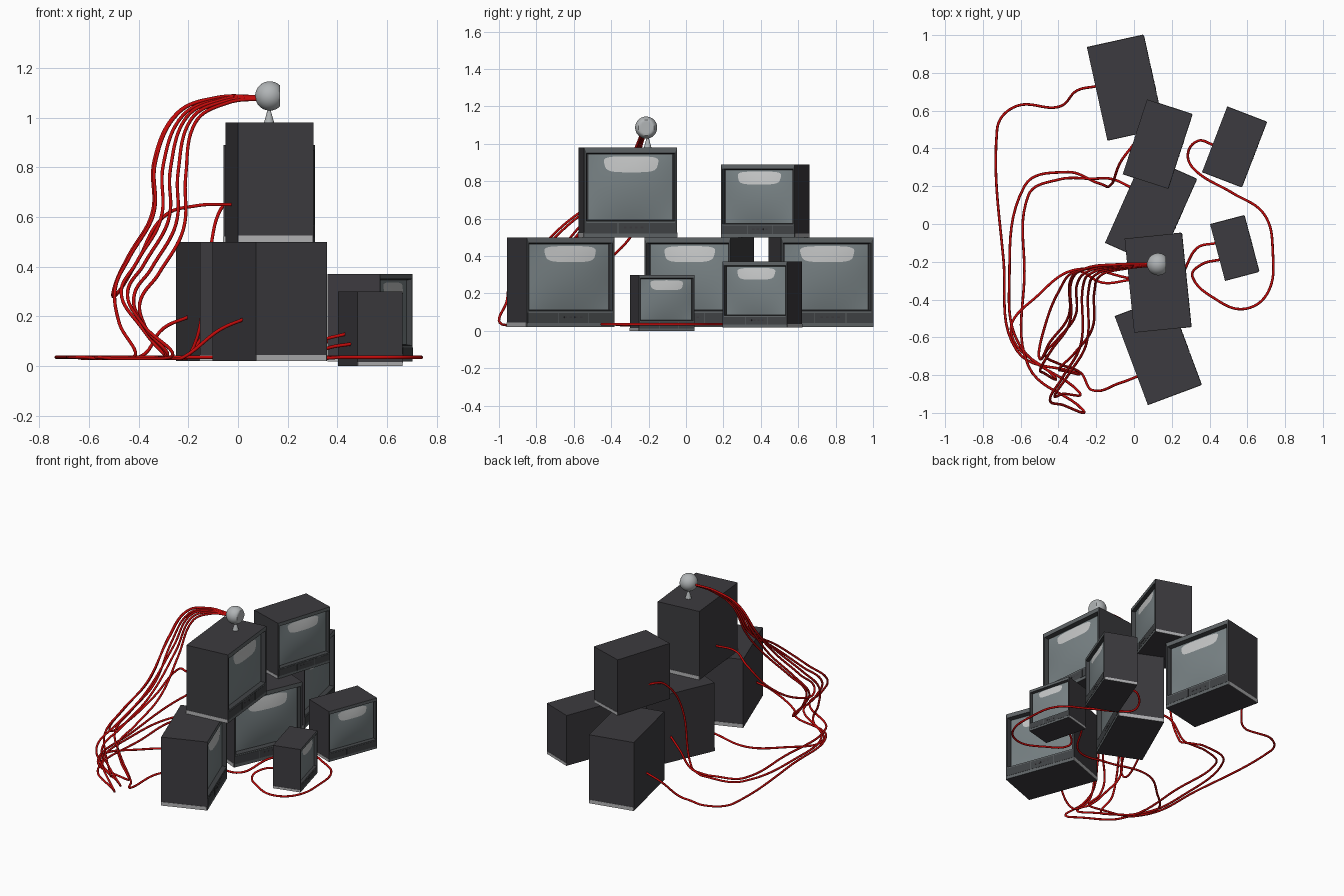
import bpy, bmesh, math
from mathutils import Vector, Matrix
from mathutils.geometry import interpolate_bezier

if "Cube" in bpy.data.objects:
    bpy.data.objects.remove(bpy.data.objects["Cube"])


def mat(name, r, g, b):
    m = bpy.data.materials.new(name)
    m.diffuse_color = (r, g, b, 1)
    m.use_nodes = True
    m.node_tree.nodes["Principled BSDF"].inputs["Base Color"].default_value = m.diffuse_color
    return m


CASE = mat("dark_case", 0.046, 0.044, 0.050)
TRIM = mat("grey_trim", 0.115, 0.128, 0.134)
PANEL = mat("dark_panel", 0.052, 0.056, 0.060)
SCREEN = mat("screen_glass", 0.19, 0.225, 0.235)
GLARE = mat("screen_glare", 0.55, 0.56, 0.56)
STRIP = mat("light_strip", 0.45, 0.45, 0.46)
METAL = mat("pale_metal", 0.44, 0.46, 0.47)
RED = mat("red_cable", 0.55, 0.003, 0.003)


def finish(bm, name, mats, parent=None):
    me = bpy.data.meshes.new(name)
    bm.to_mesh(me)
    bm.free()
    for m in mats:
        me.materials.append(m)
    ob = bpy.data.objects.new(name, me)
    bpy.context.collection.objects.link(ob)
    if parent:
        ob.parent = parent
    return ob


def activate(ob):
    bpy.ops.object.select_all(action="DESELECT")
    ob.select_set(True)
    bpy.context.view_layer.objects.active = ob


def add_box(bm, lo, hi, index=0):
    lo, hi = Vector(lo), Vector(hi)
    mtx = Matrix.Translation((lo + hi) / 2) @ Matrix.Diagonal((*(hi - lo), 1))
    geo = bmesh.ops.create_cube(bm, size=1, matrix=mtx)
    for f in {f for v in geo["verts"] for f in v.link_faces}:
        f.material_index = index


def television(tag, cx, cy, z0, w, h, angle):
    d = 0.609 * w
    # cabinet with recessed front (local +x is the screen side)
    bm = bmesh.new()
    add_box(bm, (-d / 2, -w / 2, 0), (d / 2, w / 2, h))
    bm.normal_update()
    front = max(bm.faces, key=lambda f: f.calc_center_median().x)
    for f in bmesh.ops.inset_region(bm, faces=[front], thickness=0.035 * w)["faces"]:
        f.material_index = 2 if abs(f.calc_center_median().y) > 0.2 * w else 1
    sy, zl, zh = w * 0.465, h * 0.18, h * 0.94
    for v in front.verts:
        v.co.z = zl if v.co.z < h / 2 else zh
    for f in bmesh.ops.inset_region(bm, faces=[front], thickness=0.018 * w, depth=-0.06 * w)["faces"]:
        f.material_index = 2
    front.material_index = 2
    cab = finish(bm, tag + "_cabinet", [CASE, TRIM, PANEL])
    cab.location = (cx, cy, z0)
    cab.rotation_euler.z = math.radians(angle)

    # bulged glass; the glare patch is a rounded plate lying on the same bulge
    gy, gz, zc = sy - 0.017 * w, (zh - zl) / 2 - 0.017 * w, (zl + zh) / 2

    def bulge(u, t, lift=0.0):
        return (d / 2 - 0.055 * w + 0.045 * w * (1 - u * u) * (1 - t * t) + lift, u * gy, zc + t * gz)

    bm = bmesh.new()
    bmesh.ops.create_grid(bm, x_segments=24, y_segments=20, size=1)
    for v in bm.verts:
        v.co = bulge(v.co.x, v.co.y)
    patch = bmesh.ops.create_circle(bm, cap_ends=False, segments=40, radius=1)["verts"]
    outline = [v.co.copy() for v in patch]
    bmesh.ops.delete(bm, geom=patch, context="VERTS")
    rings = []
    for k in range(1, 7):
        ring = []
        for c in outline:
            u = math.copysign(abs(c.x) ** 0.5, c.x) * k / 6
            t = math.copysign(abs(c.y) ** 0.5, c.y) * k / 6
            ring.append(bm.verts.new(bulge(0.02 + 0.69 * u * (0.93 + 0.07 * t), 0.70 + 0.245 * t, 0.0016)))
        rings.append(ring)
    new = [bm.faces.new(rings[0])]
    for a, b in zip(rings, rings[1:]):
        new += [bm.faces.new((a[i - 1], b[i - 1], b[i], a[i])) for i in range(40)]
    for f in new:
        f.material_index = 1
    bm.normal_update()
    for f in bm.faces:
        f.smooth = True
        if f.normal.x < 0:
            f.normal_flip()
    finish(bm, tag + "_screen", [SCREEN, GLARE], cab)

    # control panel plates and buttons
    bm = bmesh.new()
    x0, x1 = d / 2, d / 2 + 0.0015
    for a, b in ((-0.49, -0.14), (-0.133, 0.20), (0.207, 0.49)):
        add_box(bm, (x0, a * w, h * 0.045), (x1, b * w, h * 0.16))
    for k in range(4):
        y = w * (-0.06 + 0.06 * k)
        add_box(bm, (x1, y - 0.015 * w, h * 0.10), (x1 + 0.001, y + 0.015 * w, h * 0.12), 1)
    finish(bm, tag + "_controls", [PANEL, CASE], cab)

    # pale strips along the foot of both sides
    bm = bmesh.new()
    for s in (-1, 1):
        a, b = sorted((s * w / 2, s * (w / 2 + 0.002)))
        add_box(bm, (-d / 2, a, 0), (d / 2 - 0.004, b, h * 0.052))
    finish(bm, tag + "_side_strips", [STRIP], cab)

    # socket finder: a point on (or behind) the back, shifted sideways
    rot = Matrix.Rotation(math.radians(angle), 3, "Z")
    return lambda side, up, out=-0.01: Vector((cx, cy, z0)) + rot @ Vector((-d / 2 - out, side, up))


rear = television("rear_tv", -0.045, 0.722, 0.02, 0.505, 0.48, 12.4)
upper_rear = television("upper_rear_tv", 0.125, 0.423, 0.50, 0.415, 0.39, -18)
middle = television("middle_tv", 0.09, 0.07, 0.02, 0.505, 0.48, -24)
upper_front = television("upper_front_tv", 0.127, -0.311, 0.50, 0.50, 0.48, 5.8)
lower_front = television("lower_front_tv", 0.128, -0.67, 0.02, 0.50, 0.48, 20.5)
side = television("side_tv", 0.532, 0.408, 0.018, 0.37, 0.353, -21)
small = television("small_tv", 0.533, -0.127, 0, 0.308, 0.30, 14.8)

# ball with a flat face on a slim flared stand
bm = bmesh.new()
bmesh.ops.create_uvsphere(bm, u_segments=32, v_segments=20, radius=0.059)
for v in bm.verts:
    v.co.x = min(v.co.x, 0.042)
ball = finish(bm, "ball_head", [METAL])
ball.location = (0.128, -0.213, 1.087)
bm = bmesh.new()
bmesh.ops.create_cone(bm, cap_ends=True, segments=20, radius1=0.021, radius2=0.004, depth=0.06)
stand = finish(bm, "ball_stand", [METAL])
stand.location = (0.125, -0.205, 1.008)
for ob in (ball, stand):
    activate(ob)
    bpy.ops.object.shade_smooth_by_angle()


def cable(name, pts):
    # smooth path through the points that never sinks into the floor
    pts = [Vector(p) for p in pts]
    tan = [(pts[min(i + 1, len(pts) - 1)] - pts[max(i - 1, 0)]).normalized() for i in range(len(pts))]
    path = [pts[0]]
    for a, b, ta, tb in zip(pts, pts[1:], tan, tan[1:]):
        n = (b - a).length * 0.37
        path += interpolate_bezier(a, a + ta * n, b - tb * n, b, 10)[1:]
    cu = bpy.data.curves.new(name, "CURVE")
    cu.dimensions = "3D"
    cu.bevel_depth, cu.bevel_resolution, cu.use_fill_caps = 0.007, 2, True
    sp = cu.splines.new("POLY")
    sp.points.add(len(path) - 1)
    for p, co in zip(sp.points, path):
        p.co = (co.x, co.y, max(co.z, 0.03), 1)
    sp.use_smooth = True
    cu.materials.append(RED)
    ob = bpy.data.objects.new(name, cu)
    bpy.context.collection.objects.link(ob)
    activate(ob)
    bpy.ops.object.convert(target="MESH")


def on_floor(path):
    return [(x, y, 0.035) for x, y in path]


# middle line of the hanging bundle and how far it fans out at each point
BUNDLE = [(0.09, -0.215, 1.08), (-0.06, -0.225, 1.07), (-0.205, -0.25, 1.0),
          (-0.27, -0.33, 0.80), (-0.28, -0.52, 0.58), (-0.38, -0.66, 0.40), (-0.445, -0.74, 0.28)]
FAN = (0.008, 0.02, 0.035, 0.06, 0.06, 0.06, 0.05)


def drop(k, sway=0.0):
    return [Vector(p) + Vector((-k * f, k * f * 0.5 - sway * max(i - 3, 0) ** 0.5, (0.5 * k + sway) * f))
            for i, (p, f) in enumerate(zip(BUNDLE, FAN))]


# each cable: socket, then its floor route starting below the bundle
routes = [
    ("rear_cable", rear, 0.04, 0.18, [(-0.30, -0.79), (-0.62, -0.67), (-0.69, -0.2), (-0.725, 0.5), (-0.62, 0.625), (-0.40, 0.62)]),
    ("upper_rear_cable", upper_rear, -0.03, 0.15, [(-0.29, -0.89), (-0.60, -0.65), (-0.66, -0.3), (-0.58, 0.2), (-0.35, 0.275), (-0.2, 0.22)]),
    ("middle_cable", middle, 0.07, 0.18, [(-0.27, -0.985), (-0.56, -0.75), (-0.58, -0.25), (-0.56, 0.15), (-0.4, 0.235), (-0.22, 0.24)]),
    ("lower_front_cable", lower_front, -0.09, 0.17, [(-0.28, -0.79), (-0.22, -0.88)]),
    ("small_cable", small, 0.05, 0.13, [(-0.42, -0.81), (-0.65, -0.58), (-0.5, -0.37), (-0.3, -0.24), (0, -0.29), (0.22, -0.29)]),
]
for i, (name, socket, shift, up, floor) in enumerate(routes):
    end = socket(shift, up)
    lead = [socket(shift, up, 0.10)]
    lead[0].z = 0.035 + (end.z - 0.035) * 0.7
    if socket is upper_rear:  # this one climbs between the sets first
        lead = [(-0.12, 0.21, 0.42), (-0.07, 0.33, 0.63)]
    top = drop(i / 2 - 1, (0, 0.09, 0.11, -0.02, 0.03)[i])
    mid = top[-1].lerp(Vector((*floor[0], 0.035)), 0.5) + Vector((-0.02, 0, 0))
    cable(name, top + [mid] + on_floor(floor) + lead + [end])

# cable rising back up to the top set
cable("upper_front_cable", drop(1.1) + [(-0.48, -0.57, 0.30), (-0.40, -0.36, 0.43), (-0.30, -0.25, 0.60),
                                        upper_front(0.03, 0.145, 0.14), upper_front(0.03, 0.15)])

# loop linking the small set to the side set
loop = [(0.31, -0.28), (0.42, -0.39), (0.58, -0.45), (0.71, -0.36), (0.735, -0.15), (0.69, 0.05), (0.52, 0.165), (0.34, 0.27), (0.285, 0.36)]
cable("link_cable", [small(-0.04, 0.09), small(-0.04, 0.07, 0.10)] + on_floor(loop)
      + [side(-0.04, 0.07, 0.08), side(-0.03, 0.10)])
